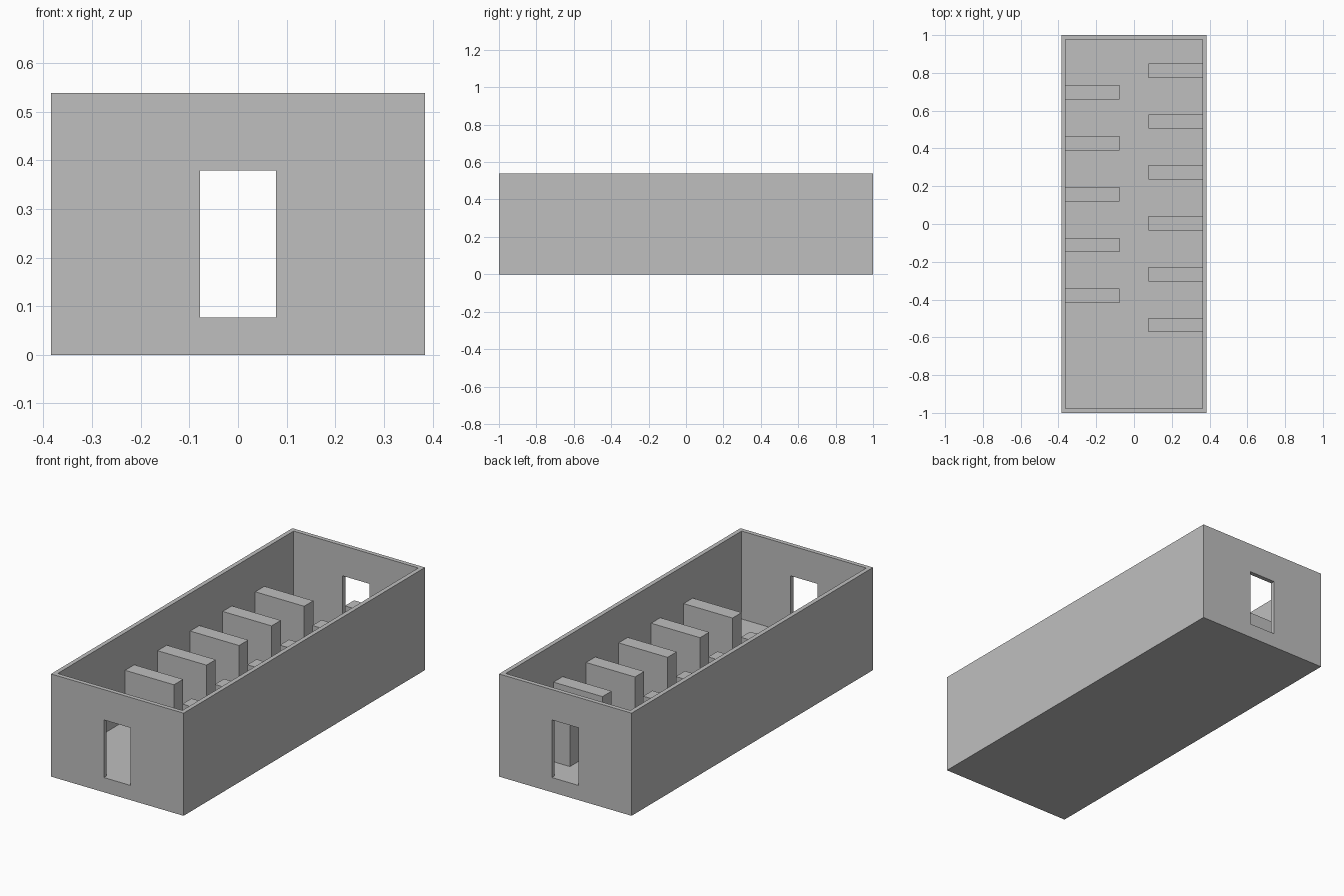
import bpy
import bmesh
from mathutils import Vector

if "Cube" in bpy.data.objects:
    bpy.data.objects.remove(bpy.data.objects["Cube"], do_unlink=True)

HALF_X, HALF_Y, HEIGHT = 0.3845, 1.0, 0.538
WALL, FLOOR = 0.023, 0.077
DOOR_X, DOOR_TOP = 0.078, 0.379
BAFFLE_TOP, BAFFLE_DEPTH, SPACING = 0.341, 0.076, 0.2694
SINK = 0.005  # how far baffles are set into floor and wall

grey = bpy.data.materials.new("plain_grey")
grey.use_nodes = True
colour = (0.52, 0.52, 0.52, 1)
grey.diffuse_color = colour
grey.node_tree.nodes["Principled BSDF"].inputs["Base Color"].default_value = colour


def add_box(bm, low, high):
    """Add an axis-aligned box between two corners."""
    low, high = Vector(low), Vector(high)
    verts = bmesh.ops.create_cube(bm, size=1)["verts"]
    for v in verts:
        v.co = (low + high) / 2 + v.co * (high - low)


def finish(bm, name):
    bmesh.ops.recalc_face_normals(bm, faces=bm.faces)
    mesh = bpy.data.meshes.new(name)
    bm.to_mesh(mesh)
    bm.free()
    mesh.materials.append(grey)
    obj = bpy.data.objects.new(name, mesh)
    bpy.context.collection.objects.link(obj)
    return obj


# Open-topped shell: inset the top of a box and push it down to floor level
bm = bmesh.new()
add_box(bm, (-HALF_X, -HALF_Y, 0), (HALF_X, HALF_Y, HEIGHT))
top = max(bm.faces, key=lambda f: f.calc_center_median().z)
bmesh.ops.inset_individual(bm, faces=[top], thickness=WALL, use_even_offset=True)
floor = bmesh.ops.extrude_discrete_faces(bm, faces=[top])["faces"][0]
for v in floor.verts:
    v.co.z = FLOOR

# Doorways: cut lines around the opening, remove the panels, bridge the jambs
cuts = [((DOOR_X, 0, 0), (1, 0, 0)), ((-DOOR_X, 0, 0), (1, 0, 0)),
        ((0, 0, FLOOR), (0, 0, 1)), ((0, 0, DOOR_TOP), (0, 0, 1))]
for point, normal in cuts:
    bmesh.ops.bisect_plane(bm, geom=bm.verts[:] + bm.edges[:] + bm.faces[:],
                           dist=1e-5, plane_co=point, plane_no=normal)
for side in (-1, 1):
    panels = []
    for f in bm.faces:
        c = f.calc_center_median()
        if (abs(c.x) < DOOR_X and FLOOR + SINK < c.z < DOOR_TOP
                and c.y * side > HALF_Y - 2 * WALL):
            panels.append(f)
    rims = list({e for f in panels for e in f.edges})
    bmesh.ops.delete(bm, geom=panels, context='FACES_ONLY')
    bmesh.ops.bridge_loops(bm, edges=rims)
bmesh.ops.dissolve_limit(bm, angle_limit=0.01, verts=bm.verts[:], edges=bm.edges[:])
finish(bm, "shell")

# Staggered baffles along both long walls
for name, side, count, first in (("left_baffle", 1, 6, 0.812),
                                 ("right_baffle", -1, 5, 0.697)):
    for i in range(count):
        y = first - i * SPACING
        xs = sorted((side * DOOR_X, side * (HALF_X - WALL + SINK)))
        bm = bmesh.new()
        add_box(bm, (xs[0], y - BAFFLE_DEPTH / 2, FLOOR - SINK),
                (xs[1], y + BAFFLE_DEPTH / 2, BAFFLE_TOP))
        finish(bm, f"{name}_{i + 1}")
